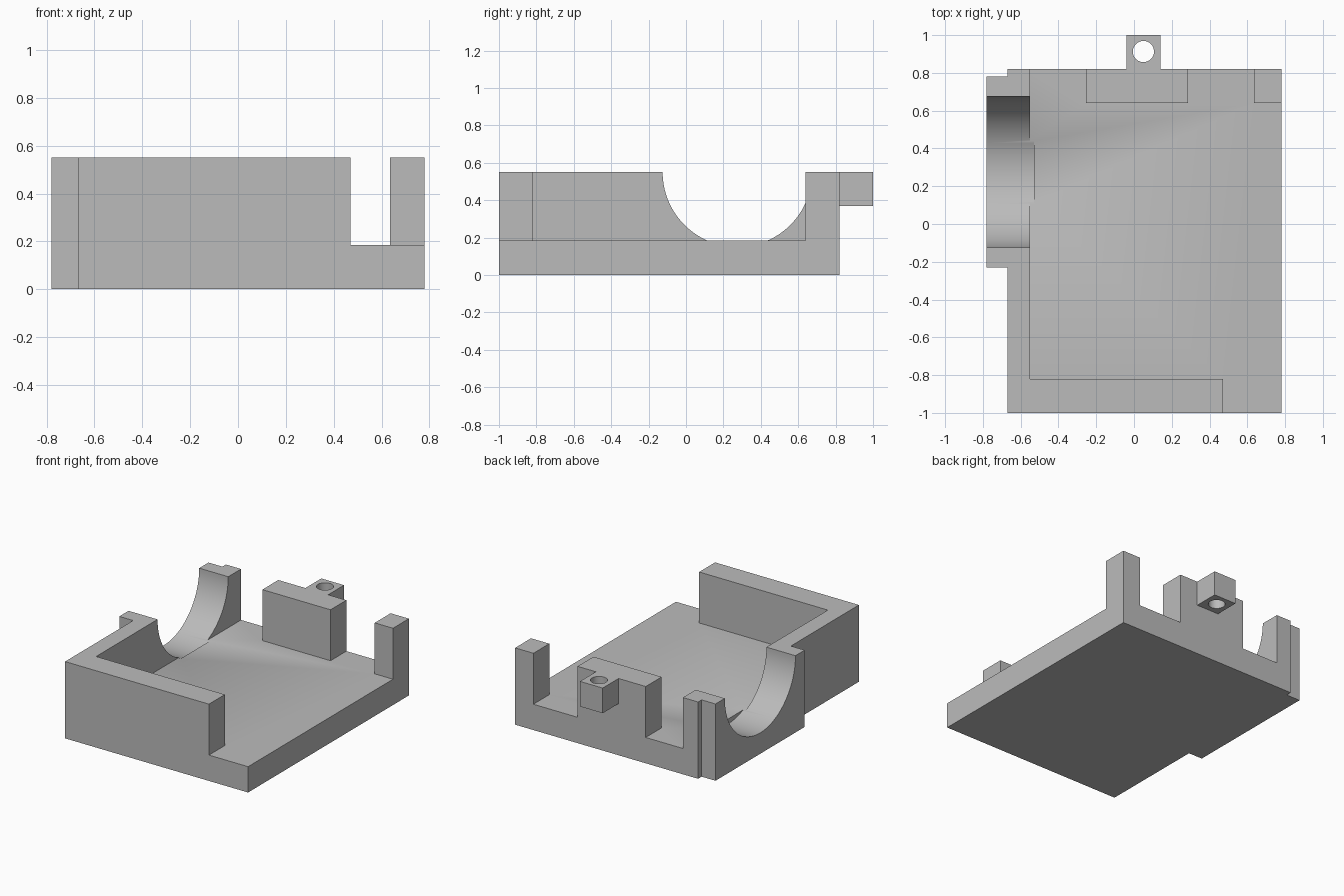
import bpy, bmesh, math
from mathutils import Matrix, Vector

cube = bpy.data.objects.get("Cube")
if cube:
    bpy.data.objects.remove(cube, do_unlink=True)

HEIGHT, FLOOR, TAB_Z = 0.55, 0.185, 0.37

grey = bpy.data.materials.new("plain grey")
grey.use_nodes = True
grey.diffuse_color = (0.5, 0.5, 0.5, 1)
grey.node_tree.nodes["Principled BSDF"].inputs["Base Color"].default_value = (0.5, 0.5, 0.5, 1)


def finish(name, bm):
    bmesh.ops.recalc_face_normals(bm, faces=bm.faces)
    mesh = bpy.data.meshes.new(name)
    bm.to_mesh(mesh)
    bm.free()
    mesh.materials.append(grey)
    obj = bpy.data.objects.new(name, mesh)
    bpy.context.collection.objects.link(obj)
    return obj


def prism(name, outline, z0, z1):
    """Extrude a plan outline from z0 to z1."""
    bm = bmesh.new()
    face = bm.faces.new([bm.verts.new((x, y, z0)) for x, y in outline])
    top = bmesh.ops.extrude_face_region(bm, geom=[face])["geom"]
    verts = [v for v in top if isinstance(v, bmesh.types.BMVert)]
    bmesh.ops.translate(bm, verts=verts, vec=(0, 0, z1 - z0))
    # The extrusion may keep or drop the starting face; close the bottom if open
    bmesh.ops.holes_fill(bm, edges=[e for e in bm.edges if e.is_boundary], sides=0)
    return finish(name, bm)


def cylinder(name, centre, radius, depth, axis, segments):
    bm = bmesh.new()
    turn = Matrix.Rotation(math.pi / 2, 4, "Y") if axis == "X" else Matrix.Identity(4)
    bmesh.ops.create_cone(bm, cap_ends=True, segments=segments, radius1=radius,
                          radius2=radius, depth=depth,
                          matrix=Matrix.Translation(Vector(centre)) @ turn)
    return finish(name, bm)


# Solid body in plan: base, side boss and rear screw tab
tray = prism("tray", [
    (-0.67, -1), (0.78, -1), (0.78, 0.82), (0.14, 0.82), (0.14, 1), (-0.04, 1),
    (-0.04, 0.82), (-0.67, 0.82), (-0.67, 0.78), (-0.78, 0.78), (-0.78, -0.23),
    (-0.67, -0.23)], 0, HEIGHT)

cutters = [
    # Cavity and wall openings, leaving front and side walls, rear block and post
    prism("cavity_cutter", [
        (-0.55, -0.82), (0.47, -0.82), (0.47, -1.1), (0.9, -1.1), (0.9, 0.64),
        (0.635, 0.64), (0.635, 0.9), (0.285, 0.9), (0.285, 0.64),
        (-0.255, 0.64), (-0.255, 0.9), (-0.55, 0.9)], FLOOR, 0.8),
    # Space under the screw tab
    prism("tab_cutter", [(-0.2, 0.82), (0.3, 0.82), (0.3, 1.1), (-0.2, 1.1)], -0.1, TAB_Z),
    # Screw hole
    cylinder("hole_cutter", (0.05, 0.913, 0.45), 0.056, 1.0, "Z", 48),
    # Round cradle through the side wall, dipping slightly into the floor
    cylinder("cradle_cutter", (-0.73, 0.275, HEIGHT), 0.4, 0.4, "X", 128),
]
for cutter in cutters:
    cutter.hide_render = True
    mod = tray.modifiers.new(cutter.name, "BOOLEAN")
    mod.operation = "DIFFERENCE"
    mod.solver = "EXACT"
    mod.object = cutter

# Apply the cuts and clear the cutters
bpy.context.view_layer.objects.active = tray
tray.select_set(True)
for mod in list(tray.modifiers):
    bpy.ops.object.modifier_apply(modifier=mod.name)
for cutter in cutters:
    bpy.data.objects.remove(cutter, do_unlink=True)

bpy.ops.object.select_all(action="DESELECT")
tray.select_set(True)
bpy.ops.object.shade_smooth_by_angle(angle=math.radians(30))
